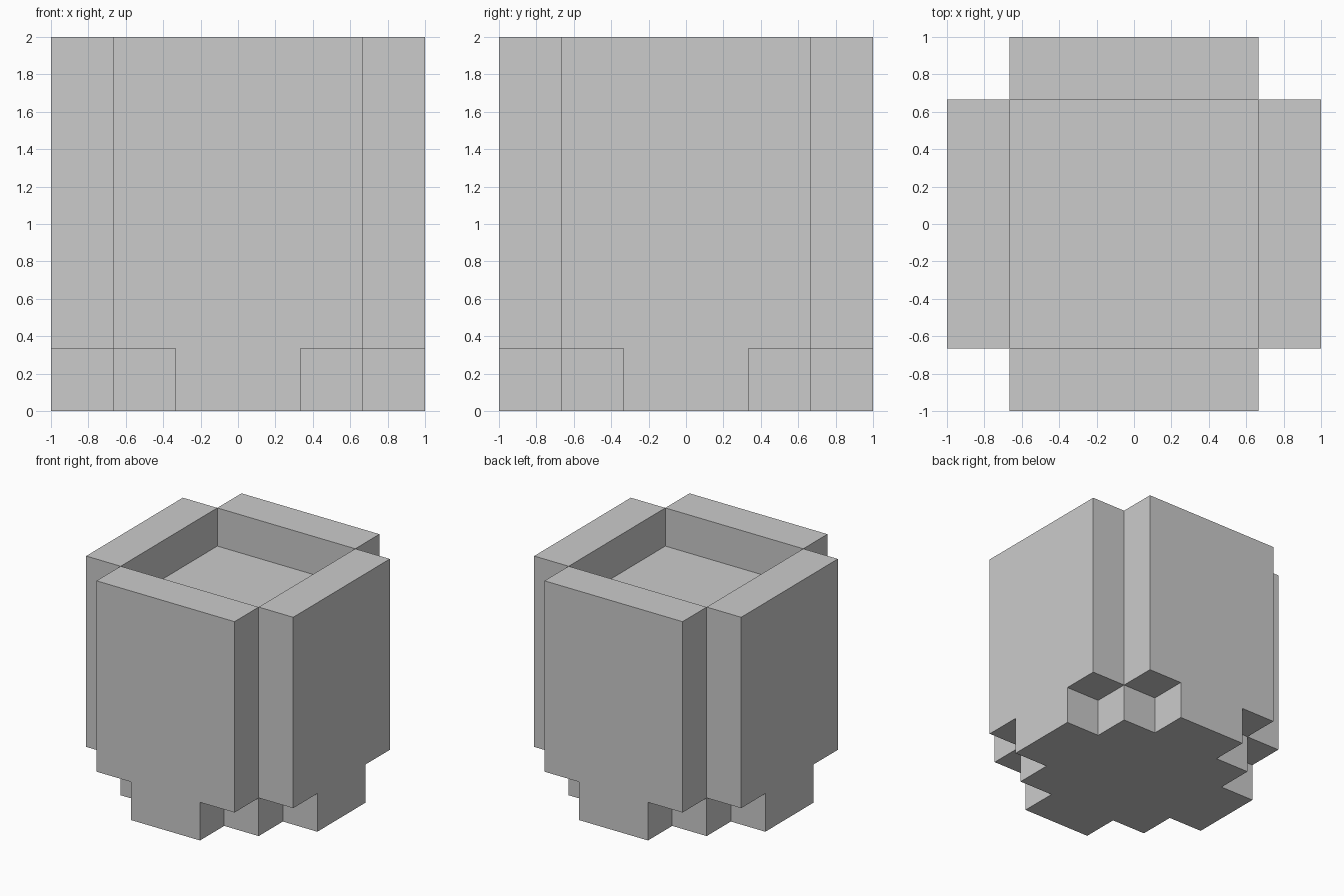
import bpy
import bmesh
from math import pi
from mathutils import Matrix

if "Cube" in bpy.data.objects:
    bpy.data.objects.remove(bpy.data.objects["Cube"])

U = 1 / 3  # block unit: the model is 6 units in each direction


def prism(name, profile, y0, y1, turn=0.0):
    """Extrude an x-z profile from y0 to y1, then turn it about z."""
    bm = bmesh.new()
    face = bm.faces.new([bm.verts.new((x * U, y0 * U, z * U)) for x, z in profile])
    ext = bmesh.ops.extrude_face_region(bm, geom=[face])
    moved = [g for g in ext["geom"] if isinstance(g, bmesh.types.BMVert)]
    bmesh.ops.translate(bm, verts=moved, vec=(0, (y1 - y0) * U, 0))
    bmesh.ops.recalc_face_normals(bm, faces=bm.faces)
    bm.transform(Matrix.Rotation(turn, 4, "Z"))
    mesh = bpy.data.meshes.new(name)
    bm.to_mesh(mesh)
    bm.free()
    obj = bpy.data.objects.new(name, mesh)
    bpy.context.collection.objects.link(obj)
    return obj


# Solid core, its top is the recessed floor inside the rim
prism("core", [(-2, 0), (2, 0), (2, 5), (-2, 5)], -2, 2)

# Four side panels with a narrower foot, rising one unit above the core
panel = [(-1, 0), (1, 0), (1, 1), (2, 1), (2, 6), (-2, 6), (-2, 1), (-1, 1)]
for i, side in enumerate(("front", "right", "back", "left")):
    prism(side + "_panel", panel, -3, -2, i * pi / 2)
